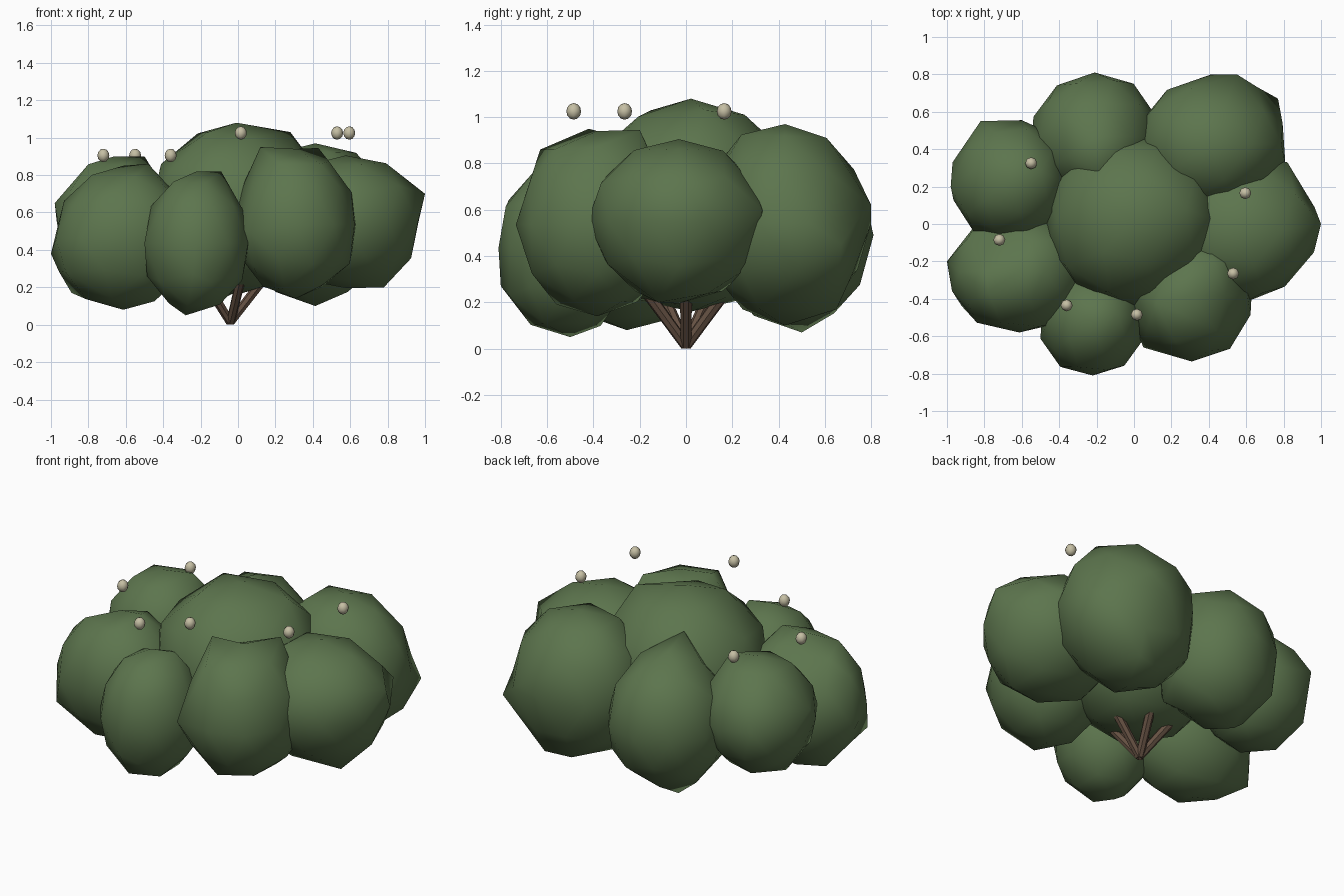
import bpy, bmesh, math, random
from mathutils import Vector

cube = bpy.data.objects.get("Cube")
if cube:
    bpy.data.objects.remove(cube, do_unlink=True)


def material(name, color):
    mat = bpy.data.materials.new(name)
    mat.use_nodes = True
    mat.diffuse_color = color
    mat.node_tree.nodes["Principled BSDF"].inputs["Base Color"].default_value = color
    return mat


leaf_green = material("leaf green", (0.108, 0.178, 0.075, 1))
bark_brown = material("bark brown", (0.13, 0.082, 0.055, 1))
berry_cream = material("berry cream", (0.56, 0.52, 0.37, 1))


def add_object(name, bm, mat, sharp_angle):
    """Turn a bmesh into an object, smooth except along edges above sharp_angle."""
    for face in bm.faces:
        face.smooth = True
    for edge in bm.edges:
        edge.smooth = edge.calc_face_angle(0) < math.radians(sharp_angle)
    mesh = bpy.data.meshes.new(name)
    bm.to_mesh(mesh)
    bm.free()
    mesh.materials.append(mat)
    obj = bpy.data.objects.new(name, mesh)
    bpy.context.collection.objects.link(obj)
    return obj


def leaf_clump(name, center, radii, corners, seed):
    """Lumpy low-poly ball filling a box, with its nearest vertices pulled to corners."""
    rng = random.Random(seed)
    bm = bmesh.new()
    bmesh.ops.create_icosphere(bm, subdivisions=2, radius=1)
    for v in bm.verts:
        v.co *= rng.uniform(0.97, 1.03)
    for axis in range(3):
        low = min(v.co[axis] for v in bm.verts)
        high = max(v.co[axis] for v in bm.verts)
        for v in bm.verts:
            unit = 2 * (v.co[axis] - low) / (high - low) - 1
            v.co[axis] = center[axis] + unit * radii[axis]
    free = list(bm.verts)
    for corner in map(Vector, corners):
        nearest = min(free, key=lambda v: (v.co - corner).length)
        nearest.co = corner
        free.remove(nearest)
    add_object(name, bm, leaf_green, 40)


# Foliage: a crown with a ring of seven clumps (center, radii, pulled corners)
clumps = {
    "crown_clump": ((-0.01, 0.03, 0.62), (0.46, 0.47, 0.46),
                    [(0.28, 0.08, 1.03), (-0.16, -0.15, 1.03)]),
    "left_clump": ((0.58, -0.04, 0.55), (0.385, 0.385, 0.355),
                   [(1.0, 0, 0.7), (0.78, -0.12, 0.2), (0.82, 0.33, 0.6)]),
    "back_left_clump": ((0.42, 0.43, 0.535), (0.39, 0.37, 0.435),
                        [(0.77, 0.67, 0.45), (0.55, 0.8, 0.62),
                         (0.78, 0.48, 0.34), (0.5, 0.65, 0.17)]),
    "back_clump": ((-0.21, 0.47, 0.49), (0.34, 0.34, 0.41),
                   [(-0.19, 0.29, 0.95), (-0.3, 0.5, 0.07), (0.04, 0.3, 0.2)]),
    "back_right_clump": ((-0.66, 0.23, 0.555), (0.31, 0.325, 0.345),
                         [(-0.98, 0.2, 0.65), (-0.5, 0.28, 0.9),
                          (-0.82, 0.55, 0.6), (-0.6, 0.555, 0.55)]),
    "front_right_clump": ((-0.61, -0.25, 0.465), (0.37, 0.33, 0.385),
                          [(-1.0, -0.2, 0.38), (-0.48, -0.25, 0.86),
                           (-0.92, -0.44, 0.28), (-0.89, -0.08, 0.17),
                           (-0.79, -0.25, 0.73)]),
    "front_clump": ((-0.22, -0.52, 0.435), (0.28, 0.29, 0.385),
                    [(-0.09, -0.48, 0.82), (-0.28, -0.5, 0.05),
                     (-0.24, -0.8, 0.27)]),
    "front_left_clump": ((0.31, -0.39, 0.54), (0.325, 0.345, 0.4),
                         [(0.22, -0.63, 0.86), (0.44, -0.57, 0.86),
                          (0.12, -0.42, 0.95), (0.43, -0.2, 0.945),
                          (0.05, -0.66, 0.5)]),
}
for seed, (name, (center, radii, corners)) in enumerate(clumps.items()):
    leaf_clump(name, center, radii, corners, seed + 3)

# Branches: five fanning out from one foot
foot = Vector((-0.04, 0, 0.012))
for i in range(5):
    angle = math.tau * i / 5
    direction = Vector((math.cos(angle), math.sin(angle), 1.3)).normalized()
    length = 0.5
    bm = bmesh.new()
    bmesh.ops.create_cone(bm, cap_ends=True, segments=7, radius1=0.024,
                          radius2=0.028, depth=length)
    turn = direction.to_track_quat('Z', 'Y').to_matrix()
    for v in bm.verts:
        v.co = foot + turn @ (v.co + Vector((0, 0, length / 2)))
        v.co.z = max(v.co.z, 0)
    add_object(f"branch_{i + 1}", bm, bark_brown, 20)

# Berries hovering above the leaves
berries = [(-0.72, -0.085, 0.905), (-0.55, 0.325, 0.905), (-0.36, -0.435, 0.905),
           (0.015, -0.485, 1.025), (0.53, -0.265, 1.025), (0.595, 0.165, 1.025)]
for i, place in enumerate(berries):
    bm = bmesh.new()
    bmesh.ops.create_uvsphere(bm, u_segments=8, v_segments=6, radius=0.032)
    for v in bm.verts:
        v.co.z *= 1.12
        v.co += Vector(place)
    add_object(f"berry_{i + 1}", bm, berry_cream, 50)
